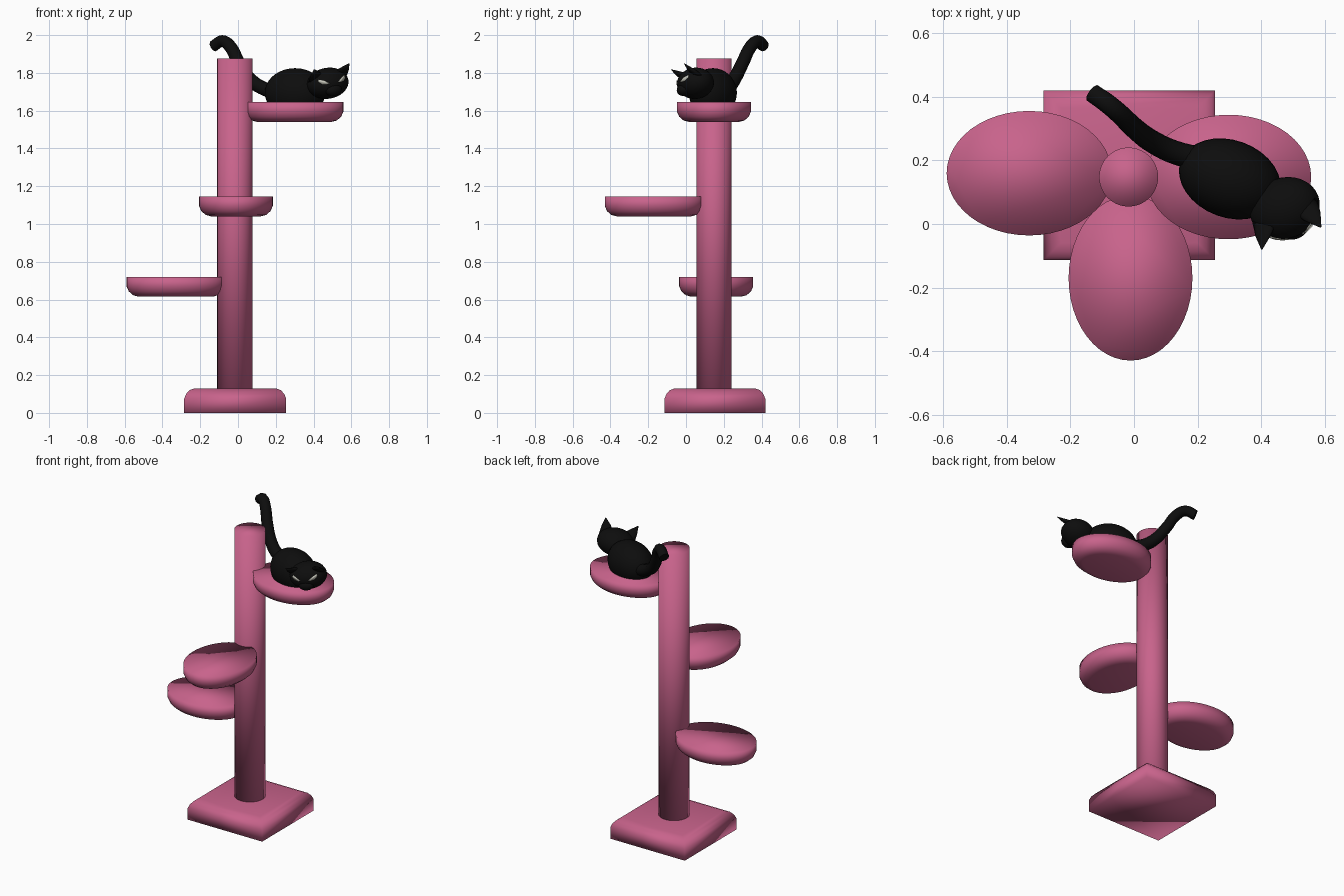
import bpy, bmesh, math
from mathutils import Vector, Matrix

if "Cube" in bpy.data.objects:
    bpy.data.objects.remove(bpy.data.objects["Cube"])


def material(name, rgb):
    m = bpy.data.materials.new(name)
    m.diffuse_color = (*rgb, 1)
    m.use_nodes = True
    m.node_tree.nodes["Principled BSDF"].inputs["Base Color"].default_value = m.diffuse_color
    return m


PINK = material("pink plush", (0.58, 0.125, 0.26))
BLACK = material("black fur", (0.004, 0.004, 0.004))
EYE = material("pale eye", (0.55, 0.55, 0.48))


def finish(name, bm, mat, matrix=None):
    if matrix is not None:
        bm.transform(matrix)
    bmesh.ops.recalc_face_normals(bm, faces=bm.faces)
    me = bpy.data.meshes.new(name)
    bm.to_mesh(me)
    bm.free()
    me.materials.append(mat)
    me.polygons.foreach_set("use_smooth", [True] * len(me.polygons))
    ob = bpy.data.objects.new(name, me)
    bpy.context.collection.objects.link(ob)
    return ob


def loft(bm, rings):
    """Join closed rings of points with quads and cap both ends."""
    loops = [[bm.verts.new(p) for p in r] for r in rings]
    n = len(loops[0])
    for a, b in zip(loops, loops[1:]):
        for i in range(n):
            j = (i + 1) % n
            bm.faces.new((a[i], a[j], b[j], b[i]))
    bm.faces.new(loops[0][::-1])
    bm.faces.new(loops[-1])


def stack(name, center, rx, ry, sides, profile, mat):
    """Upright solid from (inset, height) pairs; four sides make a box."""
    k, phase = (math.sqrt(2), math.pi / 4) if sides == 4 else (1, 0)
    rings = []
    for inset, z in profile:
        rings.append([(center[0] + k * (rx - inset) * math.cos(phase + math.tau * i / sides),
                       center[1] + k * (ry - inset) * math.sin(phase + math.tau * i / sides),
                       center[2] + z) for i in range(sides)])
    bm = bmesh.new()
    loft(bm, rings)
    return finish(name, bm, mat)


def ellipsoid(name, radii, matrix, mat):
    bm = bmesh.new()
    bmesh.ops.create_uvsphere(bm, u_segments=32, v_segments=18, radius=1)
    bmesh.ops.scale(bm, vec=radii, verts=bm.verts)
    return finish(name, bm, mat, matrix)


# Base and post
stack("base", (-0.015, 0.153, 0), 0.27, 0.267, 4,
      [(0, 0), (0, 0.075), (0.01, 0.1), (0.028, 0.12), (0.055, 0.13)], PINK)
stack("post", (-0.017, 0.148, 0), 0.093, 0.093, 40, [(0, 0.1), (0, 1.875)], PINK)

# Oval trays with rounded undersides
TRAY = [(0.065, 0), (0.035, 0.008), (0.012, 0.028), (0, 0.055), (0, 0.105)]
for name, center, rx, ry in (("low_tray", (-0.33, 0.16, 0.615), 0.26, 0.196),
                             ("middle_tray", (-0.011, -0.17, 1.04), 0.195, 0.26),
                             ("top_tray", (0.298, 0.148, 1.54), 0.26, 0.196)):
    stack(name, center, rx, ry, 48, TRAY, PINK)

# Cat body
ellipsoid("cat_body", (0.165, 0.122, 0.13),
          Matrix.Translation((0.302, 0.142, 1.695)) @ Matrix.Rotation(-0.35, 4, 'Z'), BLACK)

# Cat head: turned and slightly tilted
HEAD_R = (0.113, 0.096, 0.082)
HEAD = (Matrix.Translation((0.475, 0.05, 1.745)) @ Matrix.Rotation(0.36, 4, 'Z')
        @ Matrix.Rotation(-0.16, 4, 'Y'))
ellipsoid("cat_head", HEAD_R, HEAD, BLACK)
ellipsoid("cat_muzzle", (0.046, 0.034, 0.032),
          HEAD @ Matrix.Translation((0, -0.07, -0.035)), BLACK)

# Ears: pointed forward and outward
for side, label in ((-1, "left"), (1, "right")):
    root = Vector((side * 0.065, -0.01, 0.035))
    tip = Vector((side * 0.1, -0.095, 0.09))
    rings = []
    for t, w in ((0, 1), (0.5, 0.62), (1, 0.06)):
        c = root.lerp(tip, t)
        rings.append([c + Vector((0.045 * w * math.cos(math.tau * i / 12),
                                  0.032 * w * math.sin(math.tau * i / 12),
                                  -side * 0.012 * w * math.cos(math.tau * i / 12)))
                      for i in range(12)])
    bm = bmesh.new()
    loft(bm, rings)
    finish(label + "_ear", bm, BLACK, HEAD)

    # Slanted eye plate following the face
    bm = bmesh.new()
    verts = []
    for u, w in ((-0.026, -0.01), (-0.01, -0.013), (0.012, -0.01), (0.026, 0.006),
                 (0.024, 0.017), (0, 0.008)):
        x, z = side * (0.05 + u), 0.014 + w
        y = -HEAD_R[1] * math.sqrt(1 - (x / HEAD_R[0]) ** 2 - (z / HEAD_R[2]) ** 2)
        verts.append((x, y, z))
    loft(bm, [[(x, y + d, z) for x, y, z in verts] for d in (0.003, -0.004)])
    finish(label + "_eye", bm, EYE, HEAD)

# Tail: smooth tube curling up behind the post
curve = bpy.data.curves.new("tail_path", 'CURVE')
curve.dimensions = '3D'
curve.bevel_depth = 0.032
curve.bevel_resolution = 3
curve.resolution_u = 5
curve.use_fill_caps = True
path = [(0.23, 0.2, 1.69), (0.13, 0.225, 1.72), (0.06, 0.258, 1.77), (0.0, 0.303, 1.86),
        (-0.038, 0.34, 1.935), (-0.082, 0.378, 1.968), (-0.13, 0.412, 1.942)]
spline = curve.splines.new('BEZIER')
spline.bezier_points.add(len(path) - 1)
for i, (bp, co) in enumerate(zip(spline.bezier_points, path)):
    bp.co = co
    bp.handle_left_type = bp.handle_right_type = 'AUTO'
    bp.radius = 1.2 - 0.04 * i
curve.materials.append(BLACK)
bpy.context.collection.objects.link(bpy.data.objects.new("cat_tail", curve))
